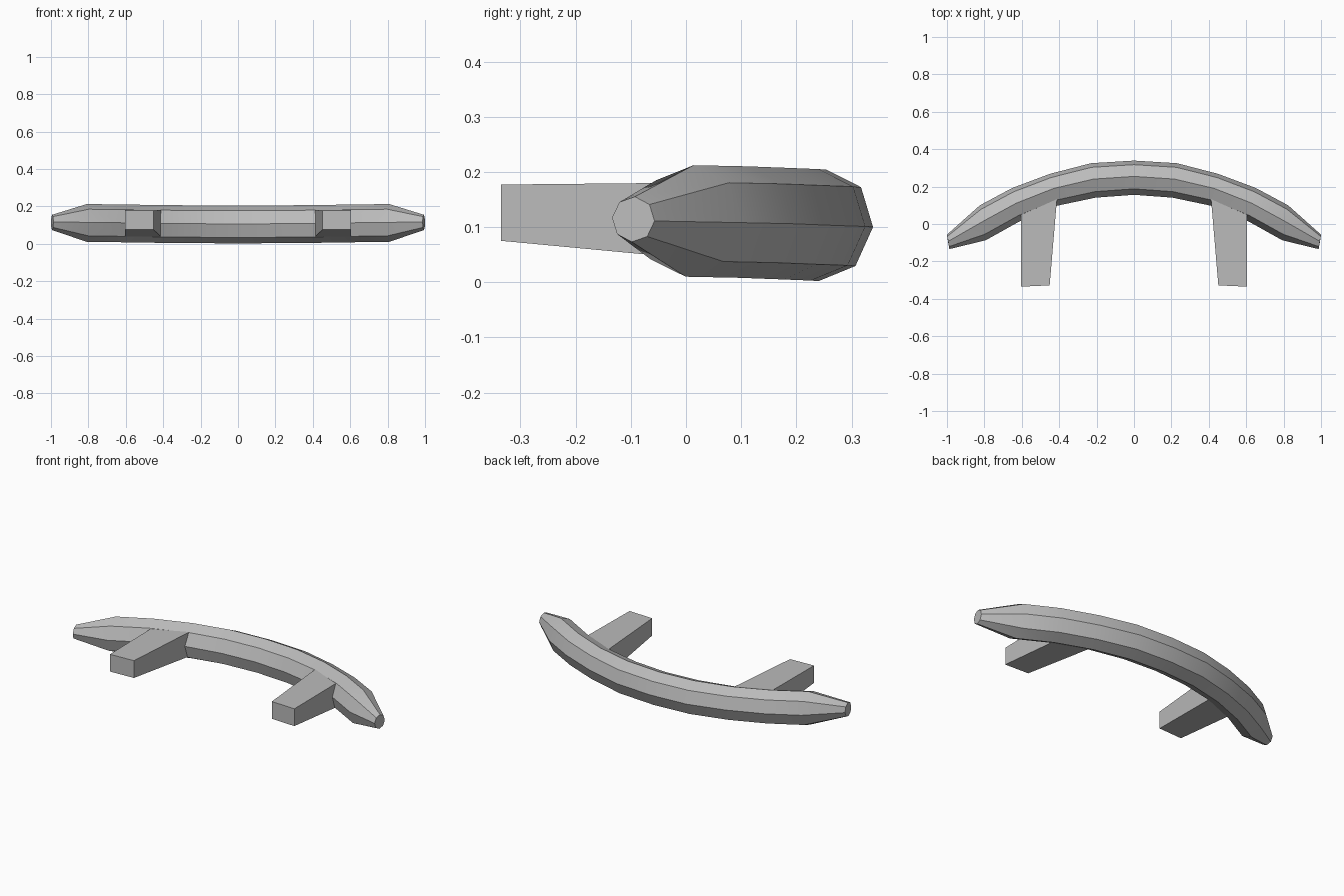
import bpy, bmesh, math
from mathutils import Vector

cube = bpy.data.objects.get("Cube")
if cube:
    bpy.data.objects.remove(cube, do_unlink=True)

grey = bpy.data.materials.new("plain grey")
grey.use_nodes = True
grey.diffuse_color = (0.5, 0.5, 0.5, 1)
grey.node_tree.nodes["Principled BSDF"].inputs["Base Color"].default_value = (0.5, 0.5, 0.5, 1)


def loft(name, rings):
    """Skin a list of equal-sized point rings and cap both ends."""
    bm = bmesh.new()
    loops = [[bm.verts.new(p) for p in ring] for ring in rings]
    n = len(loops[0])
    for a, b in zip(loops, loops[1:]):
        for i in range(n):
            j = (i + 1) % n
            bm.faces.new((a[i], a[j], b[j], b[i]))
    bm.faces.new(loops[0])
    bm.faces.new(loops[-1])
    bmesh.ops.recalc_face_normals(bm, faces=bm.faces)
    mesh = bpy.data.meshes.new(name)
    bm.to_mesh(mesh)
    bm.free()
    mesh.materials.append(grey)
    obj = bpy.data.objects.new(name, mesh)
    bpy.context.collection.objects.link(obj)
    bpy.ops.object.select_all(action="DESELECT")
    obj.select_set(True)
    bpy.context.view_layer.objects.active = obj
    bpy.ops.object.shade_smooth_by_angle(angle=math.radians(30))
    return obj


# Curved bar: outer x, y, inner x, y, middle height, half height
stations = [
    (0.00, 0.339, 0.00, 0.156, 0.103, 0.101),
    (0.23, 0.325, 0.205, 0.141, 0.104, 0.101),
    (0.45, 0.268, 0.41, 0.098, 0.106, 0.101),
    (0.65, 0.193, 0.61, 0.015, 0.109, 0.101),
    (0.824, 0.10, 0.793, -0.087, 0.111, 0.101),
    (1.00, -0.057, 0.987, -0.134, 0.114, 0.041),
]


def octagon(station, side):
    ox, oy, ix, iy, z, h = station
    outer, inner = Vector((side * ox, oy, z - 0.003)), Vector((side * ix, iy, z + 0.003))
    mid, half = (outer + inner) / 2, (outer - inner) / 2
    lean = Vector((0, 0.07 * h, h))
    return [mid + half * math.cos(t) + lean * math.sin(t)
            for t in (k * math.pi / 4 for k in range(8))]


rings = [octagon(s, -1) for s in reversed(stations[1:])] + [octagon(s, 1) for s in stations]
loft("curved_bar", rings)

# Mounting brackets, tapering towards the bar
for side, name in ((1, "left_bracket"), (-1, "right_bracket")):
    front = [(side * x, y, z) for x, y, z in (
        (0.451, -0.328, 0.075), (0.603, -0.335, 0.075),
        (0.603, -0.335, 0.177), (0.451, -0.328, 0.177))]
    back = [(side * x, y, z) for x, y, z in (
        (0.411, 0.145, 0.036), (0.605, 0.08, 0.036),
        (0.605, 0.08, 0.181), (0.411, 0.145, 0.181))]
    loft(name, [front, back])
